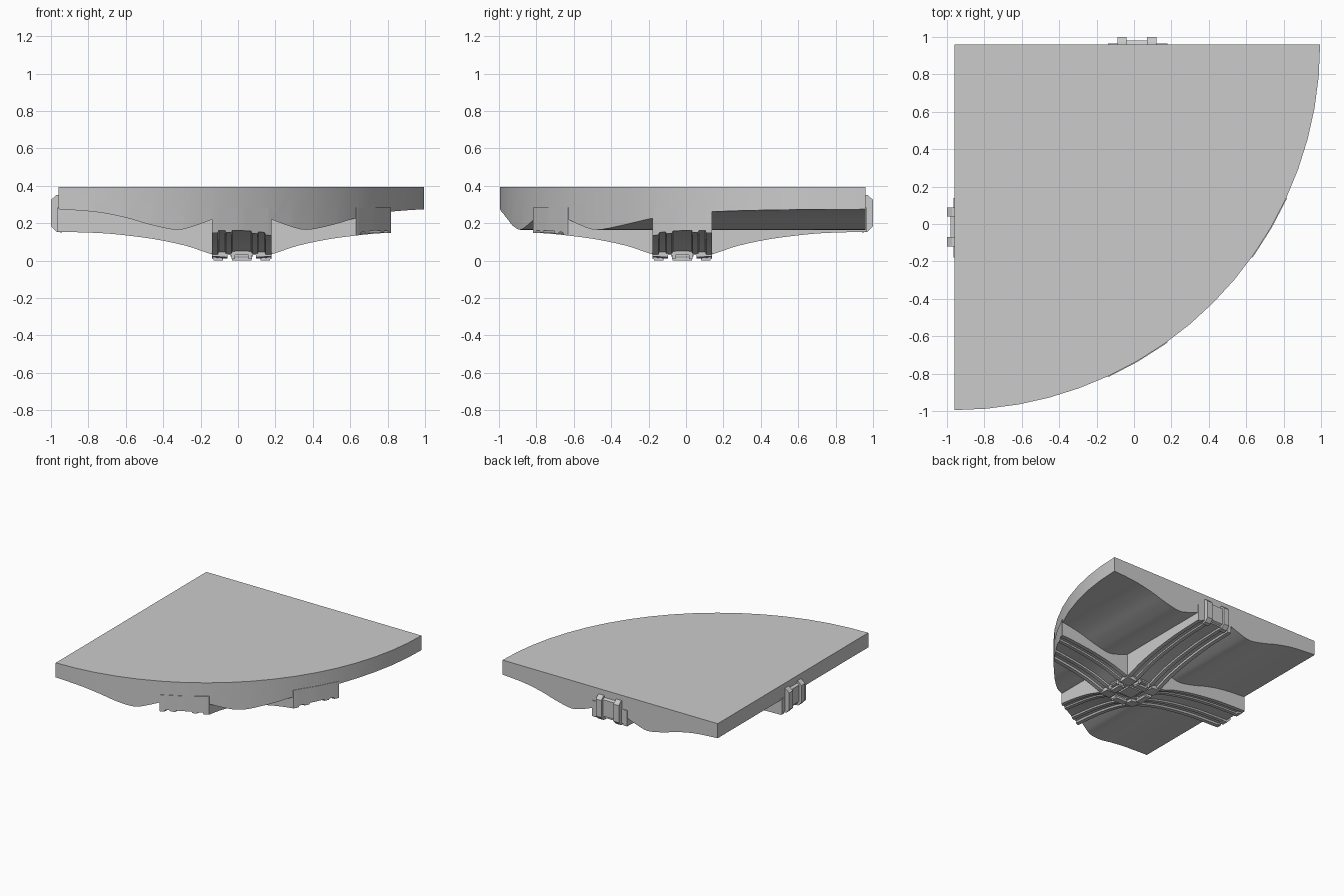
import bpy, bmesh, math
from mathutils import Vector

if "Cube" in bpy.data.objects:
    bpy.data.objects.remove(bpy.data.objects["Cube"])

CX, CY = 0.02, -0.02        # rib crossing
CORNER, R, TOP = 0.96, 1.955, 0.395


def loft(name, rings):
    """Closed solid through a row of equal-length vertex rings."""
    bm = bmesh.new()
    rows = [[bm.verts.new(p) for p in ring] for ring in rings]
    n = len(rows[0])
    for a, b in zip(rows, rows[1:]):
        for i in range(n):
            j = (i + 1) % n
            bm.faces.new((a[i], a[j], b[j], b[i]))
    bm.faces.new(rows[0])
    bm.faces.new(rows[-1])
    bmesh.ops.recalc_face_normals(bm, faces=bm.faces)
    me = bpy.data.meshes.new(name)
    bm.to_mesh(me)
    bm.free()
    ob = bpy.data.objects.new(name, me)
    bpy.context.collection.objects.link(ob)
    return ob


def box(name, x, y, z):
    return loft(name, [[(x[0], y[0], h), (x[1], y[0], h), (x[1], y[1], h), (x[0], y[1], h)] for h in z])


def quarter_prism(extra):
    """Quarter disc used to trim the parts."""
    e = CORNER + extra
    pts = [(-e, e)]
    steps = 18
    r = R + extra
    if extra:
        pts.append((-e, CORNER - r))
    for i in range(steps + 1):
        a = -math.pi / 2 + math.pi / 2 * i / steps
        pts.append((-CORNER + r * math.cos(a), CORNER + r * math.sin(a)))
    if extra:
        pts.append((r - CORNER, e))
    return loft("trim_helper", [[(x, y, h) for x, y in pts] for h in (-0.5, TOP)])


def trim(ob, extra):
    cut = quarter_prism(extra)
    cut.hide_render = True
    mod = ob.modifiers.new("trim", 'BOOLEAN')
    mod.operation, mod.solver, mod.object = 'INTERSECT', 'EXACT', cut
    bpy.context.view_layer.update()
    dg = bpy.context.evaluated_depsgraph_get()
    me = bpy.data.meshes.new_from_object(ob.evaluated_get(dg))
    ob.modifiers.clear()
    ob.data = me
    bpy.data.objects.remove(cut)


def smooth(ob):
    bpy.ops.object.select_all(action='DESELECT')
    bpy.context.view_layer.objects.active = ob
    ob.select_set(True)
    bpy.ops.object.shade_smooth_by_angle(angle=math.radians(25))


def curve(pts, d, k=0):
    """Smooth (Catmull-Rom style) height at distance d."""
    for i in range(len(pts) - 1):
        (x0, z0), (x1, z1) = pts[i], pts[i + 1]
        if d <= x1 or i == len(pts) - 2:
            p, q = pts[max(i - 1, 0)], pts[min(i + 2, len(pts) - 1)]
            m0 = (z1 - p[1]) / (x1 - p[0])
            m1 = (q[1] - z0) / (q[0] - x0)
            h = x1 - x0
            t = (d - x0) / h
            return ((2*t**3 - 3*t*t + 1) * z0 + (t**3 - 2*t*t + t) * h * m0
                    + (-2*t**3 + 3*t*t) * z1 + (t**3 - t*t) * h * m1)


# floor slab with a wavy underside running front to back
wave = [(0.16, 0.22), (0.24, 0.19), (0.34, 0.165), (0.48, 0.19), (0.62, 0.23), (0.78, 0.26), (1.02, 0.278)]
ds = [0.16 + 0.86 * i / 28 for i in range(29)]
under = [(CX - d, curve(wave, d)) for d in reversed(ds)] + [(CX + d, curve(wave, d)) for d in ds]
section = under + [(CX + 1.02, 0.6), (CX - 1.02, 0.6)]
slab = loft("floor_slab", [[(x, y, z) for x, z in section] for y in (-1.2, 1.2)])
trim(slab, 0)
smooth(slab)

# two crossing arched ribs with a stepped underside
arch = [(0.15, 0.03), (0.22, 0.054), (0.3, 0.08), (0.45, 0.112), (0.6, 0.133), (0.75, 0.147), (1.03, 0.156)]
half = [(0.16, 0.0), (0.128, 0.0), (0.122, 0.014), (0.09, 0.014), (0.085, 0.004), (0.055, 0.004), (0.05, 0.016)]
ds = [0.15 + 0.88 * i / 24 for i in range(25)]
for along_x in (True, False):
    rings = []
    for d in [-v for v in reversed(ds)] + ds:
        z = curve(arch, abs(d))
        prof = [(-w, z + s) for w, s in half] + [(w, z + s) for w, s in reversed(half)]
        prof += [(0.16, 0.285), (-0.16, 0.285)]
        if along_x:
            rings.append([(CX + d, CY + w, h) for w, h in prof])
        else:
            rings.append([(CX + w, CY + d, h) for w, h in prof])
    rib = loft("rib_across" if along_x else "rib_lengthwise", rings)
    trim(rib, 0.004)
    smooth(rib)

# crossing boss: sloped corner plates, bracket at each arm, centre panel
for sx in (-1, 1):
    for sy in (-1, 1):
        a, b = 0.075, 0.16
        low = [(a, a, 0.01), (b, a, 0.018), (b, b, 0.024), (a, b, 0.018)]
        loft("corner_plate", [[(CX + sx * x, CY + sy * y, z + t) for x, y, z in low] for t in (0, 0.02)])


def arm_box(name, d, w, z):
    for s in (-1, 1):
        xs = sorted((CX + s * d[0], CX + s * d[1]))
        ys = sorted((CY + s * d[0], CY + s * d[1]))
        box(name, xs, (CY + w[0], CY + w[1]), z)
        box(name, (CX + w[0], CX + w[1]), ys, z)


arm_box("arm_foot", (0.10, 0.15), (-0.053, 0.053), (0.0, 0.018))
arm_box("arm_post", (0.11, 0.16), (-0.055, -0.035), (0.01, 0.07))
arm_box("arm_post", (0.11, 0.16), (0.035, 0.055), (0.01, 0.07))
arm_box("arm_bar", (0.13, 0.165), (-0.035, 0.035), (0.04, 0.06))
box("centre_panel", (CX - 0.06, CX + 0.06), (CY - 0.06, CY + 0.06), (0.022, 0.06))


# connectors on the two straight sides
def connector(place):
    post = [(-0.02, 0.15), (0.012, 0.155), (0.04, 0.185), (0.04, 0.325), (0.012, 0.35), (-0.02, 0.355)]
    for s in (-1, 1):
        loft("connector_post", [[place(s * w, o, z) for o, z in post] for w in (0.055, 0.104)])
        loft("connector_flange", [[place(s * w, o, z) for o, z in
                                   ((-0.02, 0.155), (0.006, 0.155), (0.006, 0.285), (-0.02, 0.285))]
                                  for w in (0.125, 0.15)])
    panel = [(-0.02, 0.17), (0.02, 0.19), (0.02, 0.325), (-0.02, 0.345)]
    loft("connector_panel", [[place(w, o, z) for o, z in panel] for w in (-0.056, 0.056)])


connector(lambda w, o, z: (0.015 + w, CORNER + o, z))
connector(lambda w, o, z: (-CORNER - o, -0.015 + w, z))
